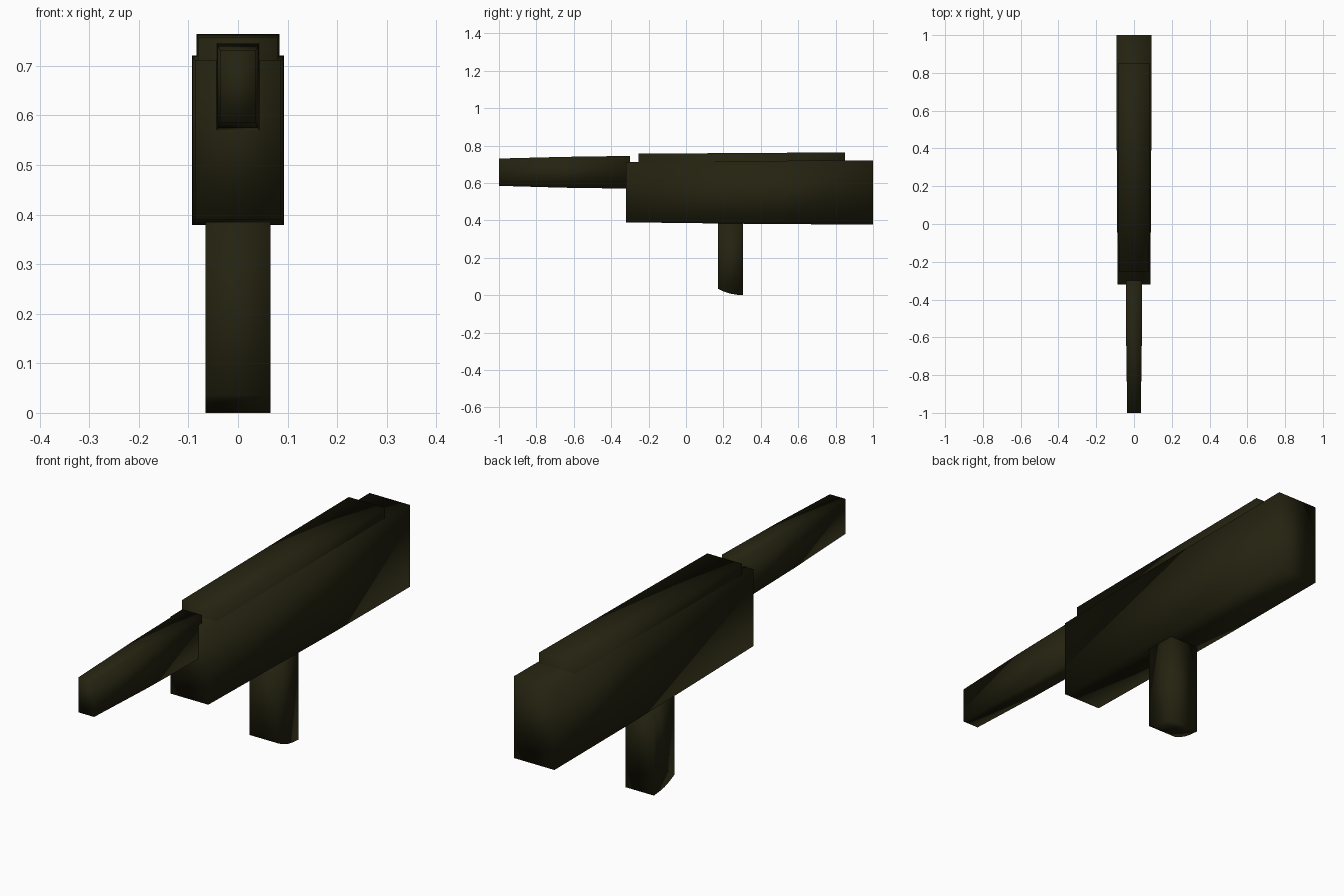
import bpy, bmesh

if "Cube" in bpy.data.objects:
    bpy.data.objects.remove(bpy.data.objects["Cube"])

olive = bpy.data.materials.new("dark_olive")
olive.diffuse_color = (0.018, 0.0165, 0.0052, 1)
olive.use_nodes = True
olive.node_tree.nodes["Principled BSDF"].inputs["Base Color"].default_value = olive.diffuse_color


def finish(name, bm):
    bmesh.ops.recalc_face_normals(bm, faces=bm.faces)
    for f in bm.faces:
        f.smooth = True          # softly shaded across the corners
    me = bpy.data.meshes.new(name)
    bm.to_mesh(me)
    bm.free()
    me.materials.append(olive)
    ob = bpy.data.objects.new(name, me)
    bpy.context.collection.objects.link(ob)
    return ob


def loft(name, sections):
    """Rectangular tube along y; sections are (y, half width, bottom, top)."""
    bm = bmesh.new()
    rings = [[bm.verts.new((x, y, z)) for x, z in
              ((-w, z0), (w, z0), (w, z1), (-w, z1))]
             for y, w, z0, z1 in sections]
    for a, b in zip(rings, rings[1:]):
        for i in range(4):
            j = (i + 1) % 4
            bm.faces.new((a[i], a[j], b[j], b[i]))
    bm.faces.new(rings[0])
    bm.faces.new(rings[-1])
    return finish(name, bm)


# Main receiver, slightly growing toward the back
loft("receiver", [(-0.32, 0.087, 0.39, 0.711), (0.5, 0.092, 0.38, 0.719),
                  (1.0, 0.093, 0.379, 0.721)])

# Raised cover on top
loft("top_cover", [(-0.255, 0.080, 0.60, 0.757), (0.4, 0.083, 0.60, 0.761),
                   (0.85, 0.084, 0.60, 0.764)])

# Tapered barrel
loft("barrel", [(-1.0, 0.036, 0.585, 0.731), (-0.65, 0.041, 0.575, 0.740),
                (-0.30, 0.043, 0.570, 0.745)])

# Grip with a rounded lower edge, extruded across x
bm = bmesh.new()
profile = [(0.17, 0.40), (0.17, 0.036), (0.20, 0.021), (0.235, 0.009),
           (0.27, 0.003), (0.306, 0.0), (0.306, 0.40)]
face = bm.faces.new([bm.verts.new((-0.066, y, z)) for y, z in profile])
ext = bmesh.ops.extrude_face_region(bm, geom=[face])
bmesh.ops.translate(bm, vec=(0.132, 0, 0),
                    verts=[v for v in ext["geom"] if isinstance(v, bmesh.types.BMVert)])
finish("grip", bm)
